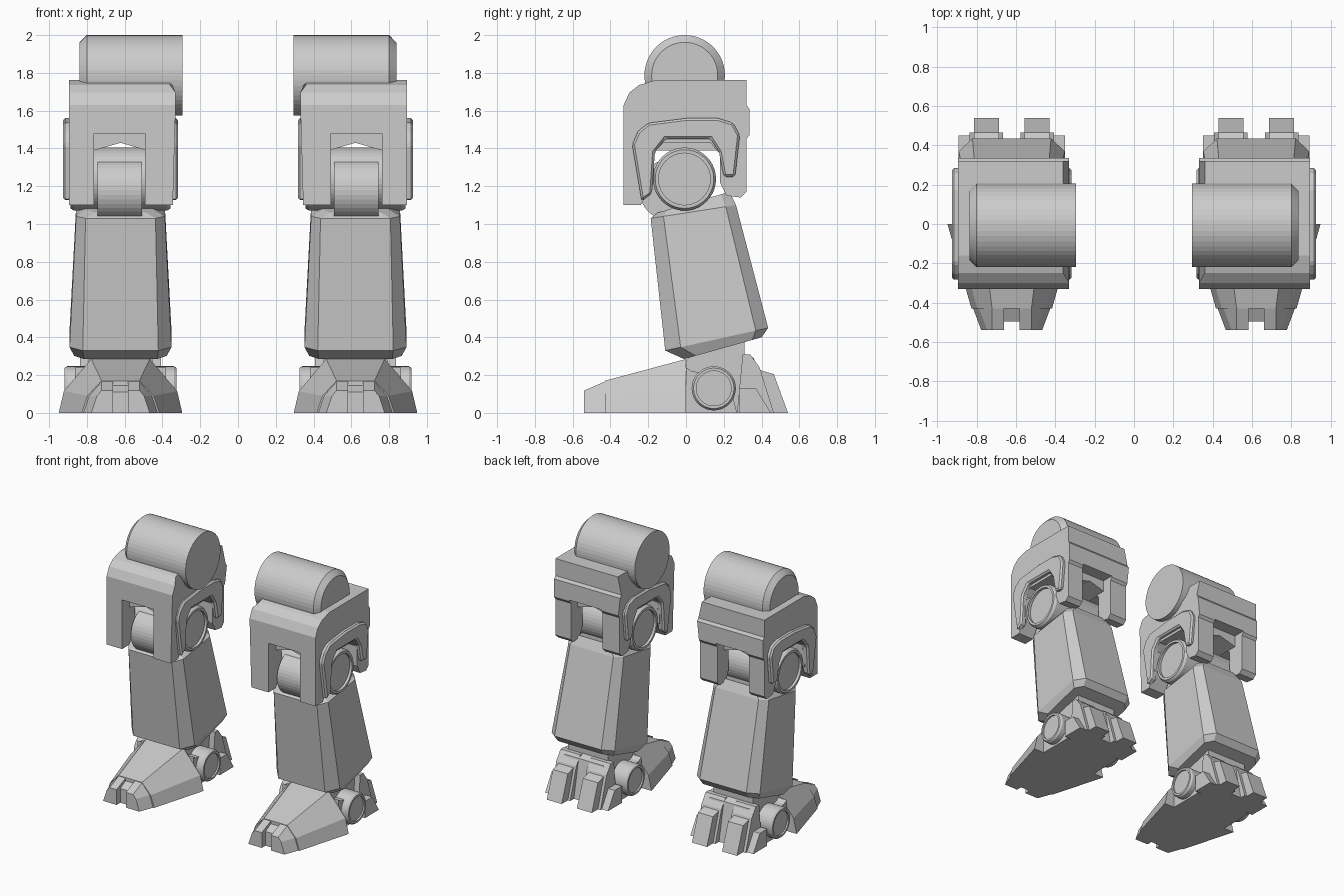
import bpy, bmesh, math
from mathutils import Vector

if "Cube" in bpy.data.objects:
    bpy.data.objects.remove(bpy.data.objects["Cube"])

C = 0.622  # centre of one leg in x


def finish(name, bm, mirror=True, bevel=0):
    bmesh.ops.recalc_face_normals(bm, faces=bm.faces)
    me = bpy.data.meshes.new(name)
    bm.to_mesh(me)
    bm.free()
    ob = bpy.data.objects.new(name, me)
    bpy.context.collection.objects.link(ob)
    if bevel:
        b = ob.modifiers.new("Bevel", 'BEVEL')
        b.width, b.segments = bevel, 1
    if mirror:
        ob.modifiers.new("Mirror", 'MIRROR')
    return ob


def loft(bm, rings):
    """Skin a list of equal-length point rings and cap both ends."""
    vs = [[bm.verts.new(p) for p in r] for r in rings]
    n = len(vs[0])
    for a, b in zip(vs, vs[1:]):
        for i in range(n):
            bm.faces.new((a[i], a[(i + 1) % n], b[(i + 1) % n], b[i]))
    bm.faces.new(vs[0])
    bm.faces.new(vs[-1])


def prism(name, profile, spans, bevel=0, mirror=True):
    """Extrude a (y, z) side profile over one or more x spans."""
    bm = bmesh.new()
    for x0, x1 in spans:
        loft(bm, [[(x, y, z) for y, z in profile] for x in (x0, x1)])
    return finish(name, bm, mirror, bevel)


def lathe(name, cy, cz, steps, n=40):
    """Turned part along x from (x, radius) steps."""
    bm = bmesh.new()
    loft(bm, [[(x, cy + r * math.cos(2 * math.pi * i / n), cz + r * math.sin(2 * math.pi * i / n))
               for i in range(n)] for x, r in steps])
    return finish(name, bm)


def sym(ds):
    """Both sides of the leg for offsets from its centre line."""
    return [(C + a, C + b) for a, b in ds] + [(C - b, C - a) for a, b in ds]


# Hip drum
lathe("hip_drum", -0.007, 1.787, [(0.295, 0.213), (0.80, 0.213), (0.838, 0.175)], 48)

# Thigh housing with open knee arch
arch = [(0.215, 1.15), (0.18, 1.22), (0.18, 1.37), (0.13, 1.43),
        (-0.12, 1.43), (-0.17, 1.38), (-0.17, 1.22), (-0.24, 1.10)]
thigh = prism("thigh_housing",
              [(-0.33, 1.10), (-0.33, 1.63), (-0.30, 1.695), (-0.25, 1.735), (-0.16, 1.762),
               (0.32, 1.762), (0.32, 1.63), (0.335, 1.61), (0.335, 1.47), (0.32, 1.45),
               (0.32, 1.17), (0.29, 1.14)] + arch, [(0.345, 0.895)])
for v in thigh.data.vertices:
    if v.co.x < C and v.co.z > 1.7:
        v.co.x = 0.36
    elif v.co.x < C and v.co.z > 1.55:
        v.co.x = 0.33

# Front and back notch through the housing
cutter = prism("notch_cutter", [(-0.5, 1.0), (0.5, 1.0), (0.5, 1.48), (-0.5, 1.48)],
               [(0.492, 0.762)], mirror=False)
cutter.hide_render = True
cutter.hide_viewport = True
cut = thigh.modifiers.new("Notch", 'BOOLEAN')
cut.operation, cut.object, cut.solver = 'DIFFERENCE', cutter, 'EXACT'
thigh.modifiers.move(1, 0)

# Gabled block above the knee, inside the notch
bm = bmesh.new()
gable = [(-0.14, 1.39), (0, 1.43), (0.14, 1.39), (0.14, 1.49), (-0.14, 1.49)]
loft(bm, [[(C + x, y, z) for x, z in gable] for y in (-0.24, 0.24)])
finish("notch_roof", bm)

# Raised arch trim on both sides
prism("thigh_arch_trim",
      [(-0.235, 1.12), (-0.285, 1.42), (-0.255, 1.49), (-0.20, 1.535), (0.0, 1.56), (0.17, 1.56),
       (0.25, 1.535), (0.285, 1.47), (0.26, 1.25), (0.20, 1.25), (0.175, 1.38), (0.13, 1.45),
       (-0.11, 1.45), (-0.165, 1.38), (-0.18, 1.16)], sym([(0.25, 0.305)]), bevel=0.012)

# Knee drum with recessed caps, and front knee roller
def capped(r, w, rim, depth):
    half = [(w - depth, r - rim), (w, r - rim), (w, r - rim * 0.4), (w - rim * 0.6, r)]
    return [(C - x, q) for x, q in half] + [(C + x, q) for x, q in reversed(half)]


lathe("knee_drum", -0.008, 1.238, capped(0.167, 0.265, 0.03, 0.02))
lathe("knee_roller", -0.085, 1.18, [(0.507, 0.162), (0.745, 0.162)])

# Shin: tapered, chamfered loft between slanted sections
bm = bmesh.new()
rings = []
for (fy, fz), (by, bz), w, c in [((-0.01, 0.285), (0.40, 0.40), 0.245, 0.05),
                                 ((-0.11, 0.33), (0.435, 0.45), 0.27, 0.07),
                                 ((-0.187, 1.03), (0.265, 1.10), 0.235, 0.05),
                                 ((-0.15, 1.06), (0.23, 1.17), 0.175, 0.04)]:
    f, b = Vector((C, fy, fz)), Vector((C, by, bz))
    pts = [(0, w - c), (0.15, w), (0.88, w), (1, w - c)]
    ring = [f.lerp(b, t) + Vector((q, 0, 0)) for t, q in pts]
    rings.append(ring + [f.lerp(b, t) - Vector((q, 0, 0)) for t, q in reversed(pts)])
loft(bm, rings)
finish("shin_armour", bm)

# Front foot shell
bm = bmesh.new()
rings = []
for y, w0, w1, z1, w2, z2 in [(0.0, 0.327, 0.30, 0.115, 0.155, 0.285),
                              (-0.43, 0.205, 0.175, 0.09, 0.10, 0.17)]:
    half = [(w0, 0), (w1, z1), (w2, z2)]
    rings.append([(C + x, y, z) for x, z in half] + [(C - x, y, z) for x, z in reversed(half)])
loft(bm, rings)
finish("foot_shell", bm)

# Toes: two tapered claws and a recessed centre piece
bm = bmesh.new()
for s in (-1, 1):
    loft(bm, [[(C + s * x, y, z) for x, z in ((0.04, 0), (o, 0), (o - 0.03, 0.09), (t, h), (0.04, h))]
              for y, o, t, h in ((-0.42, 0.20, 0.10, 0.17), (-0.54, 0.155, 0.10, 0.118))])
finish("toes", bm)
prism("toe_centre", [(-0.42, 0), (-0.495, 0), (-0.495, 0.11), (-0.42, 0.15)], [(C - 0.045, C + 0.045)])

# Ankle core, drum and neck up into the shin
prism("ankle_core", [(0.0, 0), (0.0, 0.27), (0.05, 0.36), (0.31, 0.42), (0.31, 0.31),
                     (0.36, 0.29), (0.42, 0.0)], [(C - 0.17, C + 0.17)])
prism("foot_side_blocks", [(0.0, 0), (0.0, 0.24), (0.03, 0.22), (0.22, 0.20), (0.27, 0.0)],
      sym([(0.16, 0.24)]))
lathe("ankle_drum", 0.147, 0.13, capped(0.117, 0.297, 0.025, 0.012))

# Heel plates and rear spurs
prism("heel_side_plates", [(0.28, 0), (0.28, 0.13), (0.37, 0.13), (0.45, 0)], sym([(0.16, 0.27)]))
prism("heel_block", [(0.27, 0), (0.30, 0.31), (0.34, 0.31), (0.39, 0.24), (0.465, 0)],
      sym([(0.045, 0.215)]))
prism("heel_spurs", [(0.38, 0), (0.36, 0.235), (0.465, 0.205), (0.54, 0)], sym([(0.065, 0.193)]))
